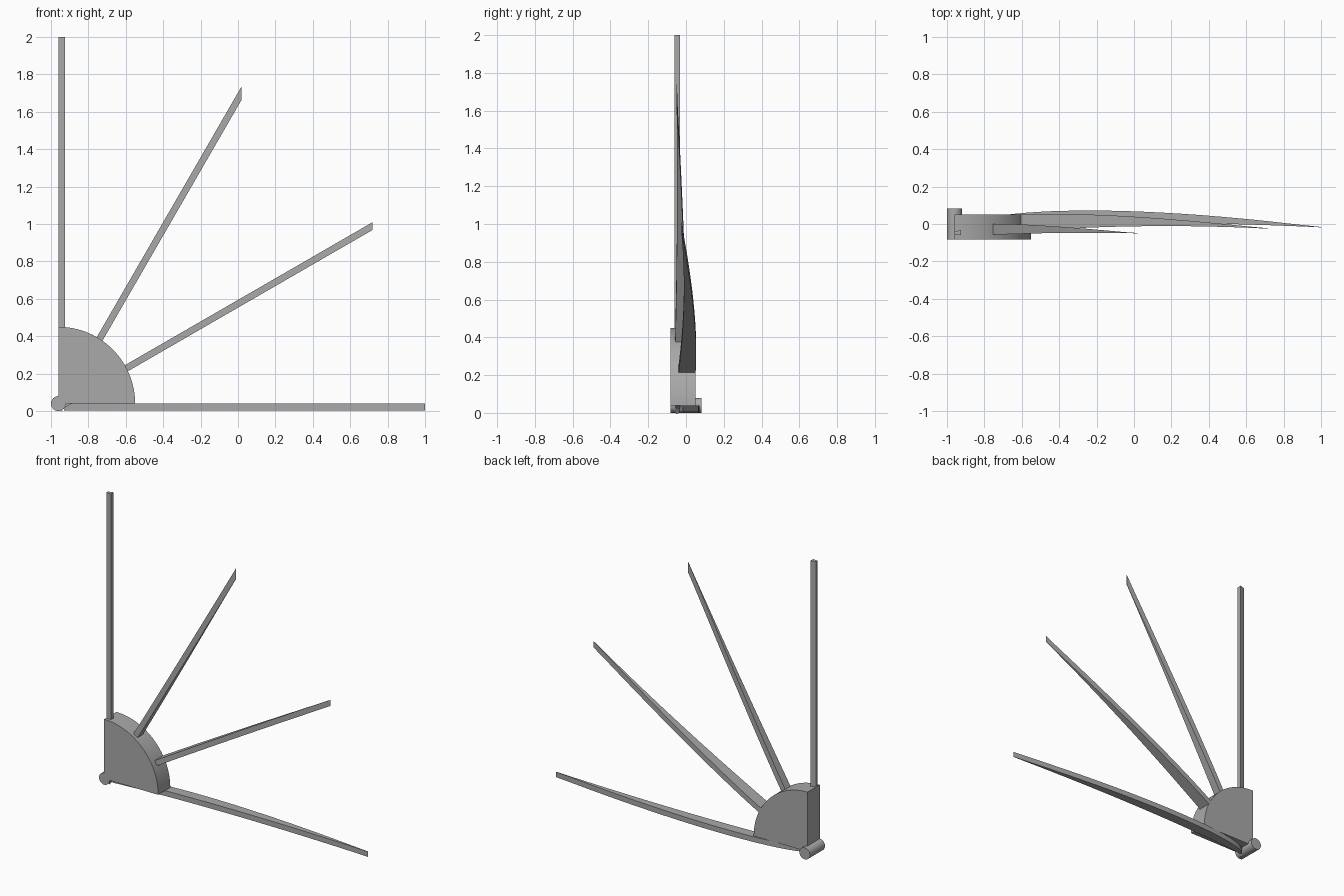
import bpy
import bmesh
import math
from mathutils import Vector

cube = bpy.data.objects.get("Cube")
if cube:
    bpy.data.objects.remove(cube, do_unlink=True)

# Single grey finish
grey = bpy.data.materials.new("grey")
grey.use_nodes = True
COLOR = (0.4, 0.4, 0.4, 1)
grey.diffuse_color = COLOR
for node in grey.node_tree.nodes:
    if node.type == "BSDF_PRINCIPLED":
        node.inputs["Base Color"].default_value = COLOR

PIVOT = Vector((-0.96, 0, 0.04))
THICK = 0.036


def prism(name, outline, top):
    """Solid between two matching closed outlines."""
    bm = bmesh.new()
    a = [bm.verts.new(p) for p in outline]
    b = [bm.verts.new(p) for p in top]
    n = len(a)
    bm.faces.new(a)
    bm.faces.new(b[::-1])
    for i in range(n):
        j = (i + 1) % n
        bm.faces.new((a[i], b[i], b[j], a[j]))
    bmesh.ops.recalc_face_normals(bm, faces=bm.faces)
    mesh = bpy.data.meshes.new(name)
    bm.to_mesh(mesh)
    bm.free()
    mesh.materials.append(grey)
    obj = bpy.data.objects.new(name, mesh)
    bpy.context.collection.objects.link(obj)
    bpy.ops.object.select_all(action="DESELECT")
    obj.select_set(True)
    bpy.context.view_layer.objects.active = obj
    bpy.ops.object.shade_smooth_by_angle(angle=math.radians(30))
    return obj


def arc(radius, start, end, steps, y):
    points = []
    for i in range(steps):
        a = math.radians(start + (end - start) * i / (steps - 1))
        points.append(PIVOT + Vector((radius * math.cos(a), y, radius * math.sin(a))))
    return points


def bezier(p, t):
    s = 1 - t
    return p[0] * s**3 + 3 * p[1] * s * s * t + 3 * p[2] * s * t * t + p[3] * t**3


def batten(name, angle, length, front, back, steps=28):
    """Cambered slat swept out from the pivot, with its tip cut upright."""
    a = math.radians(angle)
    along = Vector((math.cos(a), 0, math.sin(a)))
    down = Vector((math.sin(a), 0, -math.cos(a)))
    shift = down * THICK - along * THICK * math.tan(a)
    ts = [i / steps for i in range(steps + 1)]

    def edge(curve, params):
        return [PIVOT + along * (0.03 + (length - 0.03) * t * t)
                + Vector((0, bezier(curve, t), 0)) for t in params]

    # Both edges share the root point; the tip keeps a hairline thickness
    outline = edge(front, ts) + edge(back, ts[:0:-1])
    tip = len(ts)
    outline[tip].y += 0.002
    prism(name, outline, [p + shift for p in outline])


# Quarter-round hub
prism("quarter_hub",
      [PIVOT + Vector((0, -0.082, 0))] + arc(0.41, 0, 90, 33, -0.082),
      [PIVOT + Vector((0, 0.05, 0))] + arc(0.41, 0, 90, 33, 0.05))

# Pivot pin through the hub corner
prism("pivot_pin", arc(0.04, 0, 348.75, 32, -0.082), arc(0.04, 0, 348.75, 32, 0.082))

# Upright mast with a slanted back
section = [(-0.96, -0.06), (-0.924, -0.06), (-0.924, -0.031), (-0.96, -0.042)]
prism("mast", [(x, y, 0.4) for x, y in section], [(x, y, 2) for x, y in section])

# Fan of battens, deepest camber at the bottom
batten("upper_batten", 60, 1.96,
       (-0.05, -0.08, -0.035, -0.05), (-0.05, 0.023, 0.011, -0.05))
batten("middle_batten", 30, 1.94,
       (-0.04, -0.1, 0.03, -0.025), (-0.04, 0.065, 0.098, -0.025))
batten("lower_batten", 0, 1.96,
       (-0.035, -0.035, 0.044, -0.018), (-0.035, 0.054, 0.145, -0.018))
